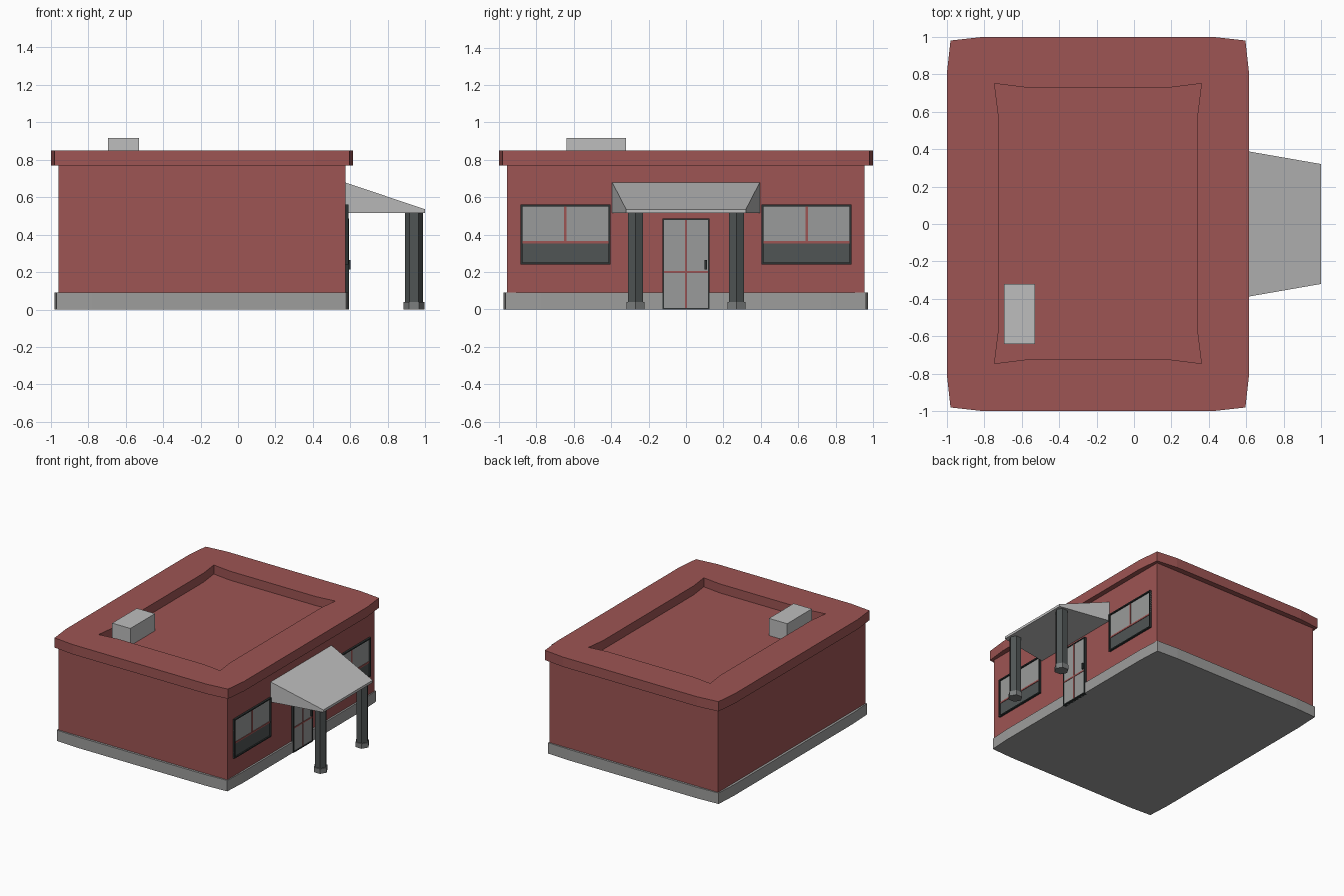
import bpy, bmesh
from math import cos, sin, pi

cube = bpy.data.objects.get("Cube")
if cube:
    bpy.data.objects.remove(cube, do_unlink=True)


def material(name, r, g, b):
    m = bpy.data.materials.new(name)
    m.use_nodes = True
    m.diffuse_color = (r, g, b, 1)
    m.node_tree.nodes["Principled BSDF"].inputs["Base Color"].default_value = (r, g, b, 1)
    return m


RED = material("brick_red", 0.34, 0.09, 0.087)
STONE = material("stone_grey", 0.34, 0.34, 0.335)
PALE = material("pale_grey", 0.51, 0.51, 0.51)
GLASS = material("glass_grey", 0.32, 0.33, 0.325)
DARK = material("dark_grey", 0.08, 0.09, 0.09)
FRAME = material("frame_black", 0.026, 0.032, 0.032)
FOOT = material("foot_grey", 0.2, 0.21, 0.21)


def loft(name, rings, mat):
    """Joins rings of points in order and caps both ends."""
    bm = bmesh.new()
    loops = [[bm.verts.new(p) for p in ring] for ring in rings]
    n = len(loops[0])
    for a, b in zip(loops, loops[1:]):
        for i in range(n):
            j = (i + 1) % n
            bm.faces.new((a[i], a[j], b[j], b[i]))
    bm.faces.new(loops[0][::-1])
    bm.faces.new(loops[-1])
    bmesh.ops.recalc_face_normals(bm, faces=bm.faces)
    mesh = bpy.data.meshes.new(name)
    bm.to_mesh(mesh)
    bm.free()
    mesh.materials.append(mat)
    ob = bpy.data.objects.new(name, mesh)
    bpy.context.collection.objects.link(ob)
    return ob


def lift(outline, z):
    return [(x, y, z) for x, y in outline]


def rect(x0, x1, y0, y1):
    return [(x0, y0), (x1, y0), (x1, y1), (x0, y1)]


def box(name, x0, x1, y0, y1, z0, z1, mat):
    outline = rect(x0, x1, y0, y1)
    return loft(name, [lift(outline, z0), lift(outline, z1)], mat)


def bowed(x0, x1, y0, y1, bow, run):
    """Rectangle whose corners are pulled in by bow over the given run."""
    return [(x0 + bow, y0 + bow), (x0 + run, y0), (x1 - run, y0), (x1 - bow, y0 + bow),
            (x1, y0 + run), (x1, y1 - run), (x1 - bow, y1 - bow), (x1 - run, y1),
            (x0 + run, y1), (x0 + bow, y1 - bow), (x0, y1 - run), (x0, y0 + run)]


def hexagon(x, y, r):
    return [(x + r * cos(i * pi / 3), y + r * sin(i * pi / 3)) for i in range(6)]


def border(name, x0, x1, y0, y1, z0, z1, t):
    """Four dark bars around an opening."""
    box(name + "_left", x0, x1, y0, y0 + t, z0, z1, FRAME)
    box(name + "_right", x0, x1, y1 - t, y1, z0, z1, FRAME)
    box(name + "_top", x0, x1, y0 + t, y1 - t, z1 - t, z1, FRAME)
    box(name + "_bottom", x0, x1, y0 + t, y1 - t, z0, z0 + t, FRAME)


# Building shell
base = bowed(-0.98, 0.588, -0.975, 0.972, 0.01, 0.2)
loft("foundation", [lift(base, 0), lift(base, 0.09)], STONE)
box("walls", -0.96, 0.573, -0.957, 0.955, 0.05, 0.773, RED)

# Roof slab with sunken centre
outer = bowed(-1, 0.615, -1, 1, 0.02, 0.2)
inner = bowed(-0.725, 0.34, -0.725, 0.73, -0.02, 0.14)
loft("roof", [lift(outer, 0.77), lift(outer, 0.85), lift(inner, 0.85), lift(inner, 0.776)], RED)
box("roof_vent", -0.695, -0.53, -0.64, -0.32, 0.774, 0.917, PALE)

# Sloped canopy
loft("canopy", [
    [(0.57, -0.395, 0.515), (0.57, 0.395, 0.515), (0.57, 0.395, 0.68), (0.57, -0.395, 0.68)],
    [(1, -0.32, 0.515), (1, 0.32, 0.515), (1, 0.32, 0.535), (1, -0.32, 0.535)]], PALE)

for side, label in ((-1, "right"), (1, "left")):
    # Canopy post
    shaft, foot = hexagon(0.94, side * 0.27, 0.047), hexagon(0.94, side * 0.27, 0.055)
    loft(label + "_post", [lift(shaft, 0.03), lift(shaft, 0.516)], DARK)
    loft(label + "_post_foot", [lift(foot, 0), lift(foot, 0.04)], FOOT)

    # Window
    y0, y1 = sorted((side * 0.405, side * 0.885))
    mid = (y0 + y1) / 2
    name = label + "_window"
    border(name + "_frame", 0.565, 0.589, y0, y1, 0.24, 0.56, 0.01)
    box(name + "_glass", 0.565, 0.578, y0, y1, 0.36, 0.555, GLASS)
    box(name + "_panel", 0.565, 0.578, y0, y1, 0.245, 0.36, DARK)
    box(name + "_rail", 0.565, 0.582, y0 + 0.01, y1 - 0.01, 0.354, 0.367, RED)
    box(name + "_mullion", 0.565, 0.582, mid - 0.007, mid + 0.007, 0.367, 0.55, RED)

    # Door leaf
    d0, d1 = sorted((side * 0.004, side * 0.118))
    box(label + "_door_glass", 0.565, 0.59, d0, d1, 0.004, 0.48, GLASS)
    box(label + "_door_rail", 0.565, 0.593, d0, d1, 0.195, 0.207, RED)

# Door surround and handle
border("door_frame", 0.565, 0.594, -0.126, 0.126, 0, 0.487, 0.009)
box("door_centre_bar", 0.565, 0.593, -0.006, 0.006, 0.009, 0.478, RED)
box("door_handle", 0.588, 0.602, 0.1, 0.111, 0.215, 0.265, FRAME)
